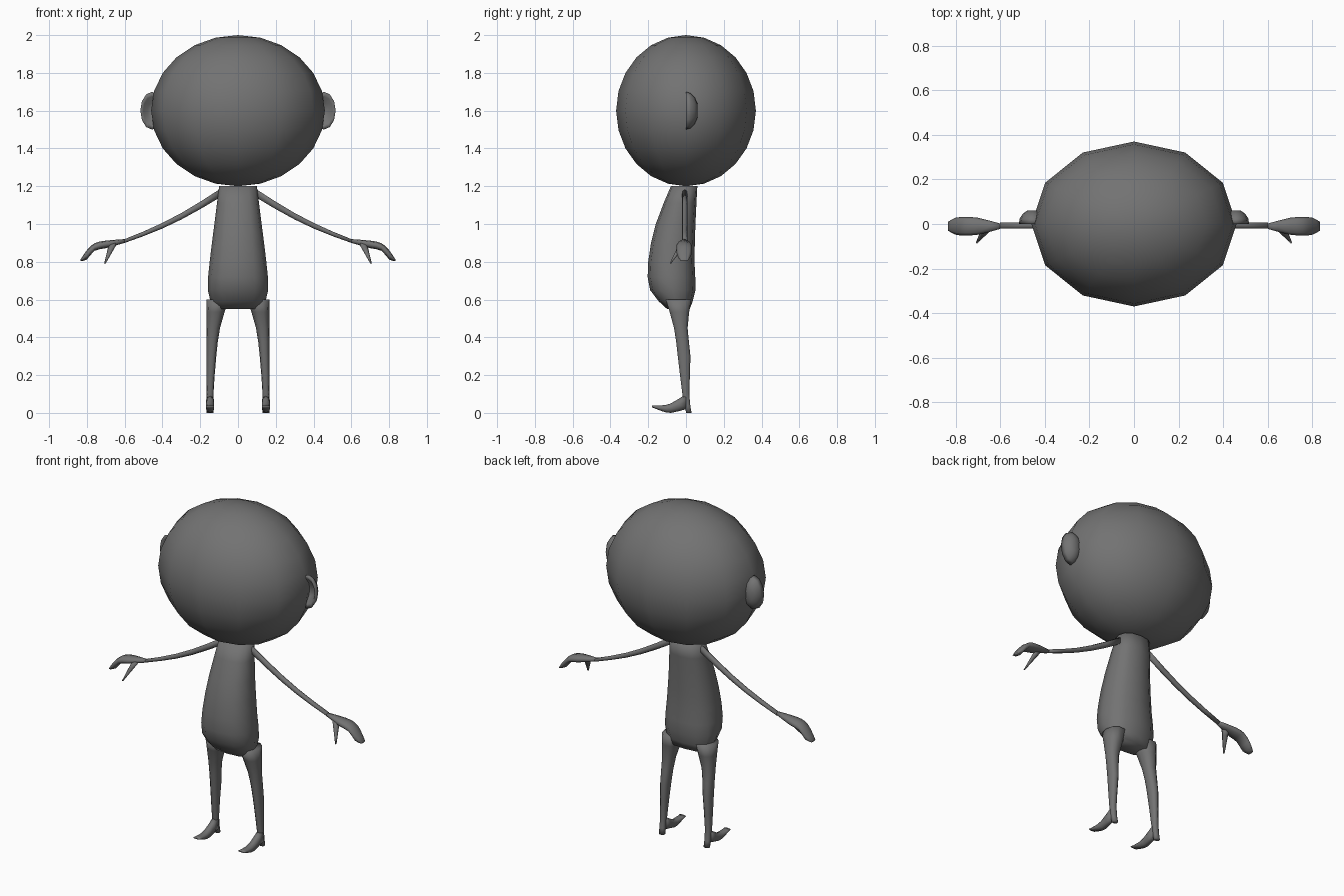
import bpy
import bmesh
from math import sin, cos, pi, copysign
from mathutils import Vector

cube = bpy.data.objects.get("Cube")
if cube:
    bpy.data.objects.remove(cube, do_unlink=True)

GREY = (.17, .17, .17, 1)
skin = bpy.data.materials.new("dark_grey_skin")
skin.use_nodes = True
skin.diffuse_color = GREY
skin.node_tree.nodes["Principled BSDF"].inputs["Base Color"].default_value = GREY


def finish(name, bm, mirror):
    """Turn the bmesh into a smooth grey object, mirrored when it is a pair."""
    bmesh.ops.recalc_face_normals(bm, faces=bm.faces)
    mesh = bpy.data.meshes.new(name)
    bm.to_mesh(mesh)
    bm.free()
    mesh.materials.append(skin)
    mesh.shade_smooth()
    obj = bpy.data.objects.new(name, mesh)
    bpy.context.collection.objects.link(obj)
    if mirror:
        obj.modifiers.new("mirror", 'MIRROR')


def flow(keys):
    """Add one smoothly interpolated section between each pair of keys."""
    keys = [Vector(key) for key in keys]
    result = [keys[0]]
    for i in range(len(keys) - 1):
        here, after = keys[i], keys[i + 1]
        before = keys[max(i - 1, 0)]
        beyond = keys[min(i + 2, len(keys) - 1)]
        middle = (here + after) / 2
        result += [middle + (middle - (before + beyond) / 2) / 8, after]
    return result


def round_off(value, power):
    return copysign(abs(value) ** power, value)


def loft(name, axis, sections, sides=8, power=.85, mirror=True):
    """Skin rounded rings; a section is position, two centres, two radii."""
    place = {'x': lambda t, a, b: (t, a, b),
             'y': lambda t, a, b: (a, t, b),
             'z': lambda t, a, b: (a, b, t)}[axis]
    bm = bmesh.new()
    rings = []
    for position, centre_a, centre_b, radius_a, radius_b in sections:
        ring = []
        for i in range(sides):
            angle = 2 * pi * i / sides
            a = centre_a + radius_a * round_off(cos(angle), power)
            b = centre_b + radius_b * round_off(sin(angle), power)
            ring.append(bm.verts.new(place(position, a, b)))
        rings.append(ring)
    for low, high in zip(rings, rings[1:]):
        for i in range(sides):
            j = (i + 1) % sides
            bm.faces.new((low[i], low[j], high[j], high[i]))
    bm.faces.new(rings[0])
    bm.faces.new(rings[-1])
    finish(name, bm, mirror)


# Head: wide, low-poly ball
bm = bmesh.new()
bmesh.ops.create_uvsphere(bm, u_segments=12, v_segments=12, radius=1)
bmesh.ops.scale(bm, vec=(.46, .37, .4), verts=bm.verts)
bmesh.ops.translate(bm, vec=(0, 0, 1.6), verts=bm.verts)
finish("head", bm, False)

# Ears: domed back, then a cupped front
dome = [(cos(step * pi / 8), sin(step * pi / 8)) for step in range(1, 5)]
cup = [(.1, .75), (.6, .4)]
loft("ears", 'y',
     [(.065 * depth, .455, 1.6, .062 * size, .1 * size)
      for depth, size in dome + cup], sides=12, power=1)

# Torso with a round belly: height, half width, front, back
torso = flow([(1.2, .1, -.08, .06),
              (1, .125, -.16, .05),
              (.8, .15, -.2, .045),
              (.65, .16, -.19, .05),
              (.55, .13, -.1, .02)])
loft("torso", 'z',
     [(z, 0, (front + back) / 2, width, (back - front) / 2)
      for z, width, front, back in torso], sides=12, mirror=False)

# Legs with a straight outer side: height, inner side, front, back
outer = .166
legs = flow([(.6, .05, -.11, .03),
             (.45, .095, -.065, .01),
             (.3, .115, -.045, .025),
             (.1, .13, -.02, .018),
             (0, .13, 0, .03)])
loft("legs", 'z',
     [(z, (inner + outer) / 2, (front + back) / 2,
       (outer - inner) / 2, (back - front) / 2)
      for z, inner, front, back in legs], sides=10)

# Feet with lifted toes: depth, bottom, top
feet = flow([(0, .02, .1), (-.08, 0, .05), (-.13, .01, .04), (-.18, .03, .04)])
loft("feet", 'y',
     [(y, .148, (bottom + top) / 2, .022, (top - bottom) / 2)
      for y, bottom, top in feet])

# Thin arms: a gently sagging slope that tapers to the wrist
arms = []
for step in range(6):
    along = step / 5
    x = .1 + along / 2
    sag = .02 * sin(pi * along)
    arms.append((x, -.007, 1.21 - x / 2 - sag, .014, .022 - .012 * along))
loft("arms", 'x', arms)

# Mitten hands: reach, height, half thickness, half width
hands = flow([(.6, .91, .01, .012),
              (.7, .892, .02, .038),
              (.76, .878, .02, .041),
              (.8, .837, .025, .038),
              (.834, .807, .004, .02)])
loft("hands", 'x',
     [(x, -.01, z, width, thick) for x, z, thick, width in hands])

# Pointed thumbs running down and forward from the palms
root, tip = Vector((.66, -.015, .9)), Vector((.705, -.083, .79))
thumbs = []
for step in range(4):
    spot = root.lerp(tip, step / 3)
    radius = .022 - .006 * step
    thumbs.append((spot.z, spot.x, spot.y, radius, radius))
loft("thumbs", 'z', thumbs, sides=6)
